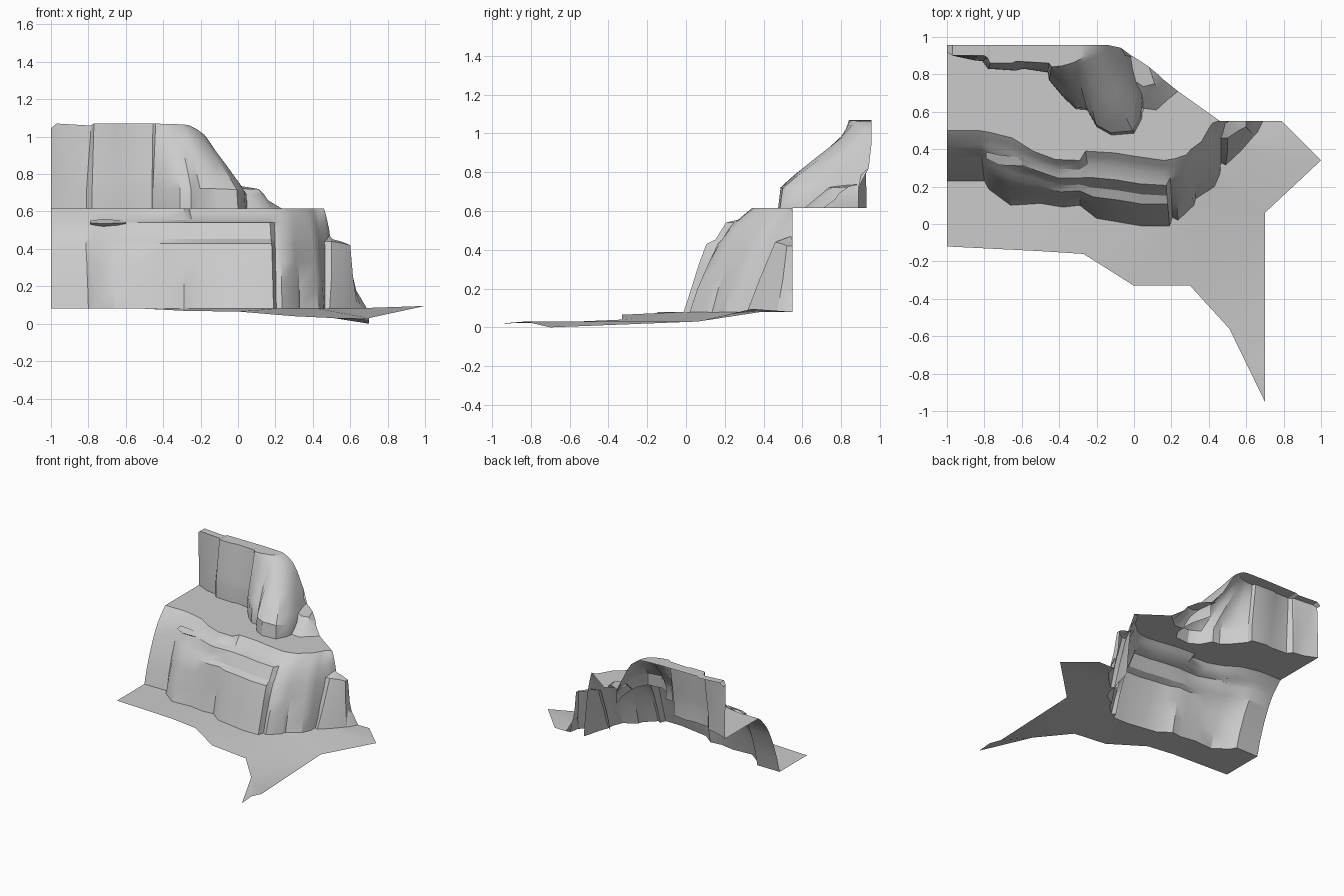
import bpy, bmesh, math


def finish(name, bm):
    bmesh.ops.remove_doubles(bm, verts=bm.verts, dist=0.0005)
    me = bpy.data.meshes.new(name)
    bm.to_mesh(me)
    bm.free()
    ob = bpy.data.objects.new(name, me)
    bpy.context.collection.objects.link(ob)
    bpy.ops.object.select_all(action='DESELECT')
    ob.select_set(True)
    bpy.context.view_layer.objects.active = ob
    bpy.ops.object.shade_smooth_by_angle(angle=math.radians(32))
    return ob


def loft(name, rows):
    """Skin rows of points, bottom to top, each running left to right."""
    bm = bmesh.new()
    vs = [[bm.verts.new(p) for p in row] for row in rows]
    for a, b in zip(vs, vs[1:]):
        for i in range(len(a) - 1):
            bm.faces.new((a[i], a[i + 1], b[i + 1], b[i]))
    return finish(name, bm)


def sheet(name, outline):
    """Triangulated open sheet facing up."""
    bm = bmesh.new()
    f = bm.faces.new([bm.verts.new(p) for p in outline])
    f.normal_update()
    if f.normal.z < 0:
        f.normal_flip()
    bmesh.ops.triangulate(bm, faces=[f])
    return finish(name, bm)


def mix(a, b, t):
    return a + (b - a) * t


LOW, MID = 0.08, 0.615

# Lower cliff stations: base x, y, top x, y, strength of the rock steps
lower = [
    (-1, .23, -1, .50, 0), (-.8, .23, -.83, .50, 0), (-.775, .185, -.77, .49, .3),
    (-.66, .10, -.65, .46, .4), (-.50, .11, -.54, .39, .8), (-.38, .09, -.42, .345, 1),
    (-.29, .10, -.29, .34, 1), (-.20, .03, -.26, .39, 1), (-.08, .01, -.1, .38, 1),
    (.05, -.012, .02, .36, 1), (.19, -.012, .16, .34, .9), (.205, .035, .19, .345, .3),
    (.235, .02, .22, .35, 0), (.32, .10, .28, .37, 0), (.33, .135, .305, .40, 0),
    (.43, .20, .36, .44, 0), (.46, .27, .40, .51, 0), (.465, .33, .42, .54, 0),
    (.49, .40, .45, .55, 0), (.53, .55, .46, .55, 0),
]
# Height, setback on smooth columns, setback on stepped rock
steps = [(LOW, 0, 0), (.2, .12, .11), (.33, .29, .22), (.43, .46, .32), (.452, .50, .46),
         (.51, .63, .56), (.54, .72, .61), (.555, .77, .80), (.59, .89, .92), (MID, 1, 1)]
rows = []
for z, smooth, stepped in steps:
    row = []
    for bx, by, tx, ty, w in lower:
        t = mix(smooth, stepped, w)
        row.append((mix(bx, tx, t), mix(by, ty, t), z))
    rows.append(row)
loft("lower_cliff", rows)

# Shorter side column with sloped cap
loft("side_column", [
    [(.44, .34, LOW), (.49, .315, LOW), (.57, .39, LOW), (.64, .47, LOW), (.655, .55, LOW)],
    [(.44, .39, .25), (.50, .38, .25), (.57, .44, .25), (.615, .50, .25), (.615, .55, .25)],
    [(.44, .46, .44), (.50, .46, .44), (.56, .50, .43), (.60, .52, .42), (.60, .55, .42)],
    [(.45, .54, .48), (.49, .54, .47), (.51, .55, .45), (.55, .55, .44), (.60, .55, .42)]])
loft("side_rubble", [
    [(.63, .46, LOW), (.66, .49, LOW), (.69, .55, LOW)],
    [(.615, .51, .20), (.62, .52, .20), (.625, .55, .19)]])

# Small overhanging lip on the left
loft("rock_lip", [
    [(-.79, .36, .53), (-.72, .34, .52), (-.60, .32, .53)],
    [(-.79, .35, .54), (-.72, .315, .535), (-.60, .31, .54)],
    [(-.79, .385, .55), (-.72, .37, .56), (-.60, .355, .55)]])

# Ground sheet meeting the cliff base
ground = [(-1, -.12, .08), (-.5, -.145, .08), (-.27, -.16, .068), (0, -.33, .065),
          (.3, -.33, .04), (.51, -.56, .03), (.7, -.95, .02), (.7, -.83, .03), (.7, -.7, 0),
          (.7, .06, .03), (1, .34, .095), (.79, .55, .08), (.655, .55, .08),
          (.64, .47, .08), (.57, .39, .08), (.49, .315, .08)]
sheet("ground", ground + [(s[0], s[1], LOW) for s in reversed(lower[:18])])

# Upper cliff stations: base x, y, top x, y, z
upper = [
    (-1, .93, -1, .92, 1.045), (-.9, .885, -.97, .90, 1.07), (-.85, .875, -.8, .90, 1.06),
    (-.81, .87, -.785, .89, 1.06), (-.78, .83, -.77, .86, 1.07), (-.63, .82, -.65, .86, 1.07),
    (-.59, .83, -.63, .87, 1.07), (-.46, .81, -.455, .86, 1.07), (-.455, .77, -.44, .84, 1.07),
    (-.38, .68, -.39, .845, 1.068), (-.31, .615, -.35, .855, 1.068),
    (-.25, .61, -.32, .865, 1.066), (-.20, .52, -.29, .88, 1.065), (-.12, .475, -.26, .90, 1.06),
    (0, .485, -.22, .92, 1.04), (.04, .56, -.18, .94, 1.01), (.05, .65, -.14, .95, .95),
    (.04, .75, -.07, .942, .82), (.0, .89, 0, .89, .73),
]
rows = []
for t, f in [(0, 0), (.24, .03), (.37, .18), (.6, .48), (.83, .79), (.96, .94), (1, 1)]:
    rows.append([(mix(bx, tx, f), mix(by, ty, f), mix(MID, tz, t))
                 for bx, by, tx, ty, tz in upper])
# Flat crown running to the back edge
rows.append([(tx, max(ty, .957) if tx < -.13 else ty, tz) for _, _, tx, ty, tz in upper])
loft("upper_cliff", rows)

# Low boulder beside the upper cliff
loft("boulder", [
    [(.04, .62, MID), (.12, .61, MID), (.18, .665, MID), (.235, .71, MID)],
    [(.02, .72, .70), (.07, .70, .69), (.13, .725, .69), (.16, .77, .66)],
    [(-.02, .78, .73), (.05, .735, .72), (.11, .75, .72), (.14, .79, .69)],
    [(-.03, .91, .74), (.02, .88, .735), (.08, .84, .725), (.14, .79, .69)]])

# Middle shelf between both cliffs
shelf = [(s[2], s[3], MID) for s in lower[:-1]] + [(.46, .55, MID), (.235, .71, MID),
         (.18, .665, MID), (.12, .61, MID), (.05, .62, MID)]
sheet("shelf", shelf + [(s[0], s[1], MID) for s in reversed(upper[:16])])
